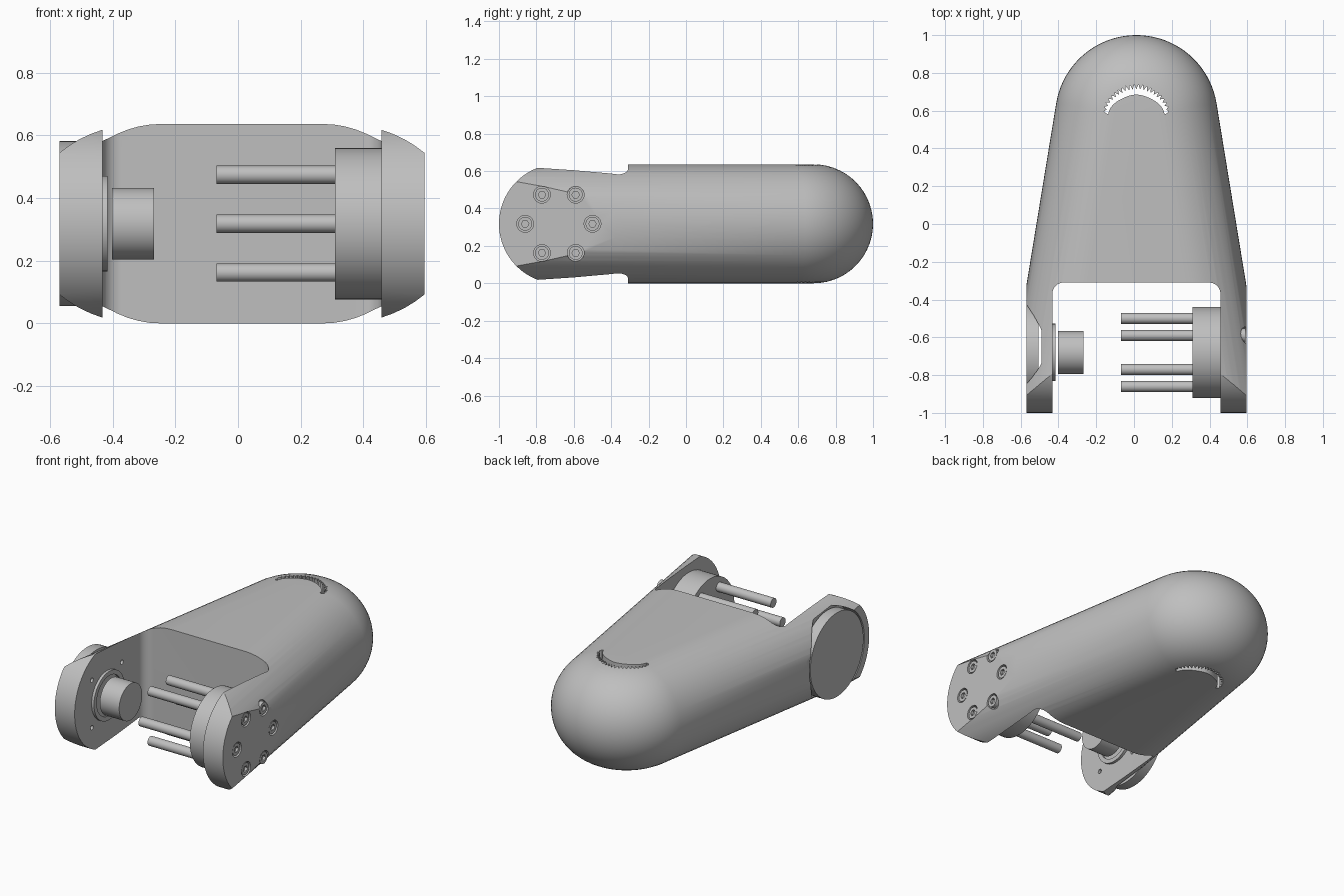
import bpy, bmesh, math
from mathutils import Vector

if "Cube" in bpy.data.objects:
    bpy.data.objects.remove(bpy.data.objects["Cube"])

CX = 0.0125              # middle of the fork
R = 0.318                # edge radius, half the height
HUB = -0.68              # y of the hinge axis
SIDE = 0.5825            # half distance between the outer faces
GAP = 0.445              # half distance between the inner faces

grey = bpy.data.materials.new("mid_grey")
grey.use_nodes = True
grey.diffuse_color = (0.52, 0.52, 0.52, 1)
grey.node_tree.nodes["Principled BSDF"].inputs["Base Color"].default_value = (0.52, 0.52, 0.52, 1)


def finish(name, bm):
    bmesh.ops.recalc_face_normals(bm, faces=bm.faces)
    mesh = bpy.data.meshes.new(name)
    bm.to_mesh(mesh)
    bm.free()
    mesh.materials.append(grey)
    ob = bpy.data.objects.new(name, mesh)
    bpy.context.collection.objects.link(ob)
    return ob


def prism(name, outline, axis, lo, hi):
    """Extrude a 2D outline along x (outline in y, z) or z (outline in x, y)."""
    bm = bmesh.new()
    place = (lambda p, h: (h, p[0], p[1])) if axis == "x" else (lambda p, h: (p[0], p[1], h))
    low = [bm.verts.new(place(p, lo)) for p in outline]
    high = [bm.verts.new(place(p, hi)) for p in outline]
    bm.faces.new(low)
    bm.faces.new(high)
    for i in range(len(low)):
        j = (i + 1) % len(low)
        bm.faces.new((low[i], low[j], high[j], high[i]))
    return finish(name, bm)


def arc(cx, cy, r, start, end, n):
    angles = [math.radians(start + (end - start) * i / n) for i in range(n + 1)]
    return [(cx + r * math.cos(a), cy + r * math.sin(a)) for a in angles]


def disc(name, r, lo, hi, y=HUB, z=R, sides=64):
    return prism(name, arc(y, z, r, 0, 360, sides)[:-1], "x", lo, hi)


def boolean(ob, cutters, operation="DIFFERENCE"):
    for cutter in cutters:
        mod = ob.modifiers.new("cut", "BOOLEAN")
        mod.operation, mod.solver, mod.object = operation, "EXACT", cutter
        bpy.context.view_layer.update()
        graph = bpy.context.evaluated_depsgraph_get()
        mesh = bpy.data.meshes.new_from_object(ob.evaluated_get(graph))
        ob.modifiers.clear()
        ob.data = mesh
        bpy.data.objects.remove(cutter)


def smooth(ob):
    bpy.ops.object.select_all(action="DESELECT")
    ob.select_set(True)
    bpy.context.view_layer.objects.active = ob
    bpy.ops.object.shade_smooth_by_angle(angle=math.radians(25))


def hexagon(radius):
    return arc(HUB, R, radius, 0, 360, 6)[:-1]


# Body: half-round edge swept around a tapered plan with a round back
taper = 9.3
t = math.radians(taper)
back = []
for i in range(41):
    a = math.radians(taper + (180 - 2 * taper) * i / 40)
    n = Vector((math.cos(a), math.sin(a), 0))
    back.append((Vector((CX, 0.57, R)) + n * 0.112, n))
reach = Vector((math.sin(t), -math.cos(t), 0)) * 1.72
left_front = (back[0][0] + reach, back[0][1])
right_front = (back[-1][0] + reach * Vector((-1, 1, 1)), back[-1][1])

bm = bmesh.new()
rings = []
for c, n in [left_front] + back + [right_front]:
    profile = arc(0, 0, R, -90, 90, 28)
    rings.append([bm.verts.new(c + n * u + Vector((0, 0, v))) for u, v in profile])
for a, b in zip(rings, rings[1:]):
    for i in range(len(a) - 1):
        bm.faces.new((a[i], b[i], b[i + 1], a[i + 1]))
first, last = rings[0], rings[-1]
bm.faces.new([r[-1] for r in rings])
bm.faces.new([r[0] for r in rings])
bm.faces.new(first)
bm.faces.new(last)
bm.faces.new((first[0], first[-1], last[-1], last[0]))
body = finish("forked_body", bm)

# Flat outer cheeks and round arm ends
trim = prism("trim", arc(HUB, R, 0.32, 90, 270, 48) + [(1.2, R - 0.32), (1.2, R + 0.32)],
             "x", CX - SIDE, CX + SIDE)
boolean(body, [trim], "INTERSECT")

# Slot between the arms, with filleted inner corners
fillet = 0.06
slot = arc(CX + GAP - fillet, -0.31 - fillet, fillet, 0, 90, 10)
slot += arc(CX - GAP + fillet, -0.31 - fillet, fillet, 90, 180, 10)
slot += [(CX - GAP, -1.3), (CX + GAP, -1.3)]
gap = prism("slot", slot, "z", -0.2, 0.9)

# Toothed crescent opening near the back
inner, outer = [], []
steps = 44
for i in range(steps + 1):
    a = math.radians(5 + 170 * i / steps)
    r_in = 0.115 + 0.035 * abs(math.cos(a)) ** 4
    r_out = r_in + 0.004 + (0.052 if i % 2 else 0.024) * math.sin(a) ** 0.5
    inner.append((CX + r_in * math.cos(a), 0.57 + r_in * math.sin(a)))
    outer.append((CX + r_out * math.cos(a), 0.57 + r_out * math.sin(a)))
crescent = prism("crescent", inner + outer[::-1], "z", -0.2, 0.9)

# Pocket for the round cover, bolt seats and small holes in the arms
pocket = disc("pocket", 0.273, -0.8, -0.49)
seats = [disc("seat", 0.045, CX + SIDE - 0.03, 0.8, y, z, 24) for y, z in hexagon(0.18)]
holes = [disc("hole", 0.014, -0.45, -0.3, y, z, 16)
         for y, z in arc(HUB, R, 0.21, 45, 315, 3)]
boolean(body, [gap, crescent, pocket] + seats + holes)
smooth(body)

# Right arm: outer cover, inner collar and stub shaft
smooth(disc("round_cover", 0.263, CX - SIDE, -0.505))
collar = disc("inner_collar", 0.152, CX - GAP - 0.005, -0.416)
boolean(collar, [disc("bore", 0.125, CX - GAP + 0.004, -0.3)])
smooth(collar)
smooth(disc("stub_shaft", 0.114, -0.402, -0.268))

# Left arm: flange, six rods and their socket bolts
smooth(disc("rod_flange", 0.241, 0.31, CX + GAP + 0.005))
for i, (y, z) in enumerate(hexagon(0.18)):
    smooth(disc(f"rod_{i + 1}", 0.029, -0.068, 0.32, y, z, 24))
    bolt = disc(f"bolt_{i + 1}", 0.037, 0.55, CX + SIDE - 0.004, y, z, 24)
    boolean(bolt, [disc("socket", 0.02, 0.575, 0.7, y, z, 6)])
    smooth(bolt)
